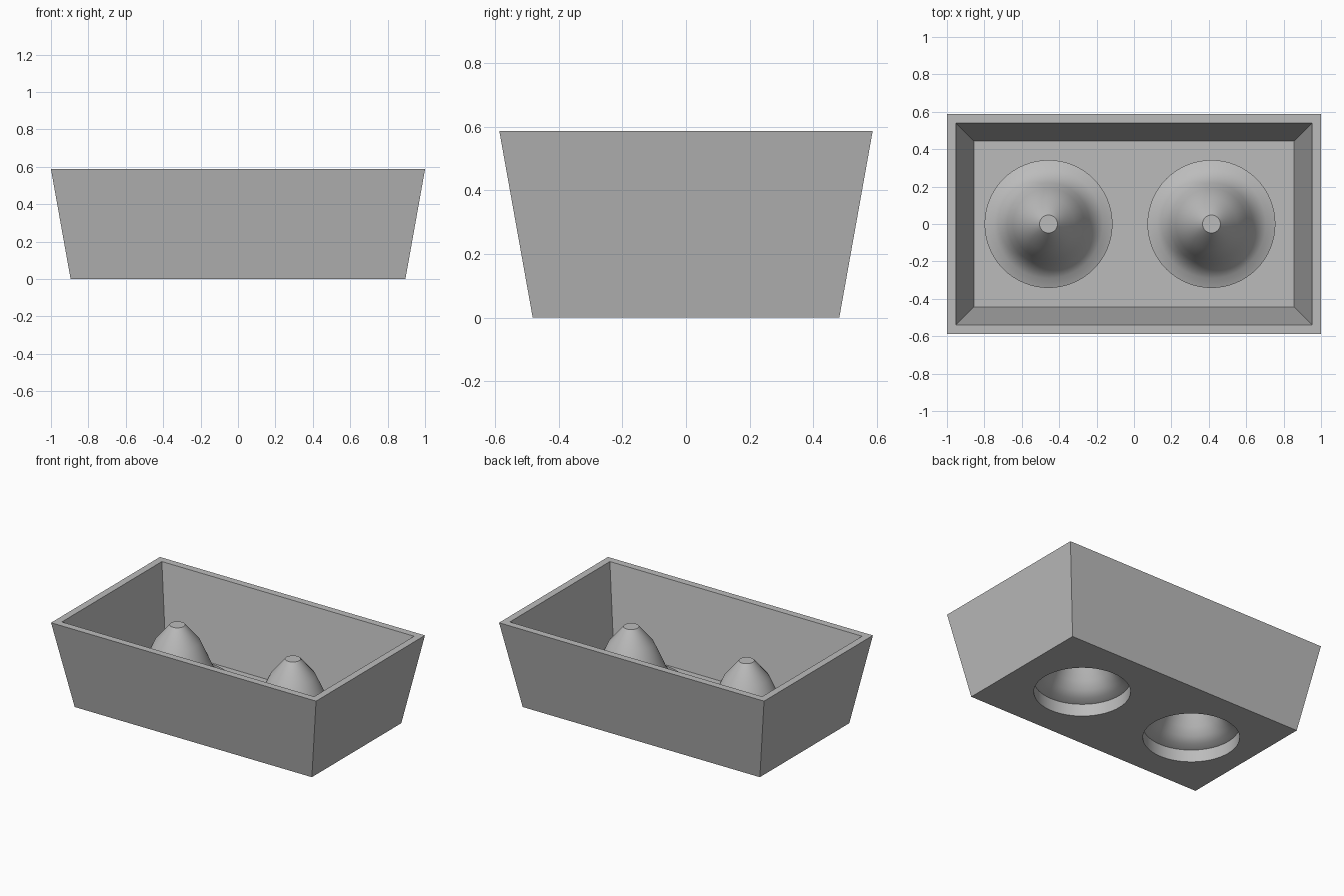
import bpy, bmesh, math

if "Cube" in bpy.data.objects:
    bpy.data.objects.remove(bpy.data.objects["Cube"])

grey = bpy.data.materials.new("plain_grey")
grey.diffuse_color = (0.5, 0.5, 0.5, 1)
grey.use_nodes = True
grey.node_tree.nodes["Principled BSDF"].inputs["Base Color"].default_value = grey.diffuse_color

CENTRES = (-0.457, 0.414)   # x of the two domes
HOLE, FLOOR, SEGS = 0.296, 0.05, 64


def make_object(name, bm):
    bmesh.ops.recalc_face_normals(bm, faces=bm.faces)
    mesh = bpy.data.meshes.new(name)
    bm.to_mesh(mesh)
    bm.free()
    mesh.materials.append(grey)
    obj = bpy.data.objects.new(name, mesh)
    bpy.context.collection.objects.link(obj)
    return obj


def activate(obj):
    bpy.ops.object.select_all(action='DESELECT')
    obj.select_set(True)
    bpy.context.view_layer.objects.active = obj


# Tapered tub: rectangular rings from underside, up over the rim, down to the floor
bm = bmesh.new()
rings = []
for hx, hy, z in ((0.895, 0.482, 0), (1.0, 0.587, 0.587),
                  (0.952, 0.539, 0.587), (0.856, 0.443, FLOOR)):
    rings.append([bm.verts.new((sx * hx, sy * hy, z))
                  for sx, sy in ((-1, -1), (1, -1), (1, 1), (-1, 1))])
for a, b in zip(rings, rings[1:]):
    for i in range(4):
        j = (i + 1) % 4
        bm.faces.new((a[i], a[j], b[j], b[i]))
bm.faces.new(rings[0])
bm.faces.new(rings[-1])
tub = make_object("tub", bm)

# Round openings through the floor
for n, cx in enumerate(CENTRES):
    bm = bmesh.new()
    bmesh.ops.create_cone(bm, cap_ends=True, segments=SEGS, radius1=HOLE,
                          radius2=HOLE, depth=0.3)
    cutter = make_object("hole_cutter", bm)
    cutter.location = (cx, 0, 0)
    cutter.hide_render = True
    bpy.context.view_layer.update()
    mod = tub.modifiers.new("hole", 'BOOLEAN')
    mod.operation, mod.solver, mod.object = 'DIFFERENCE', 'EXACT', cutter
    activate(tub)
    bpy.ops.object.modifier_apply(modifier=mod.name)
    bpy.data.objects.remove(cutter)
activate(tub)
bpy.ops.object.shade_smooth_by_angle(angle=math.radians(30))

# Hollow bell-shaped domes: outer skin from the tip down, inner skin back up
outer = [(0, 0.495), (0.048, 0.495), (0.14, 0.385), (0.19, 0.275), (0.22, 0.205),
         (0.25, 0.155), (0.29, 0.122), (0.342, 0.103), (0.342, FLOOR)]
inner = [(HOLE, FLOOR), (HOLE, 0.083), (0.25, 0.098), (0.21, 0.13), (0.18, 0.18),
         (0.15, 0.25), (0.10, 0.36), (0.03, 0.449), (0, 0.449)]
profile = outer + inner
for cx in CENTRES:
    bm = bmesh.new()
    verts = [bm.verts.new((r, 0, z)) for r, z in profile]
    edges = [bm.edges.new(pair) for pair in zip(verts, verts[1:])]
    bmesh.ops.spin(bm, geom=verts + edges, cent=(0, 0, 0), axis=(0, 0, 1),
                   angle=math.tau, steps=SEGS)
    bmesh.ops.remove_doubles(bm, verts=bm.verts, dist=0.0005)
    dome = make_object("left_dome" if cx < 0 else "right_dome", bm)
    dome.location.x = cx
    activate(dome)
    bpy.ops.object.shade_smooth_by_angle(angle=math.radians(30))
